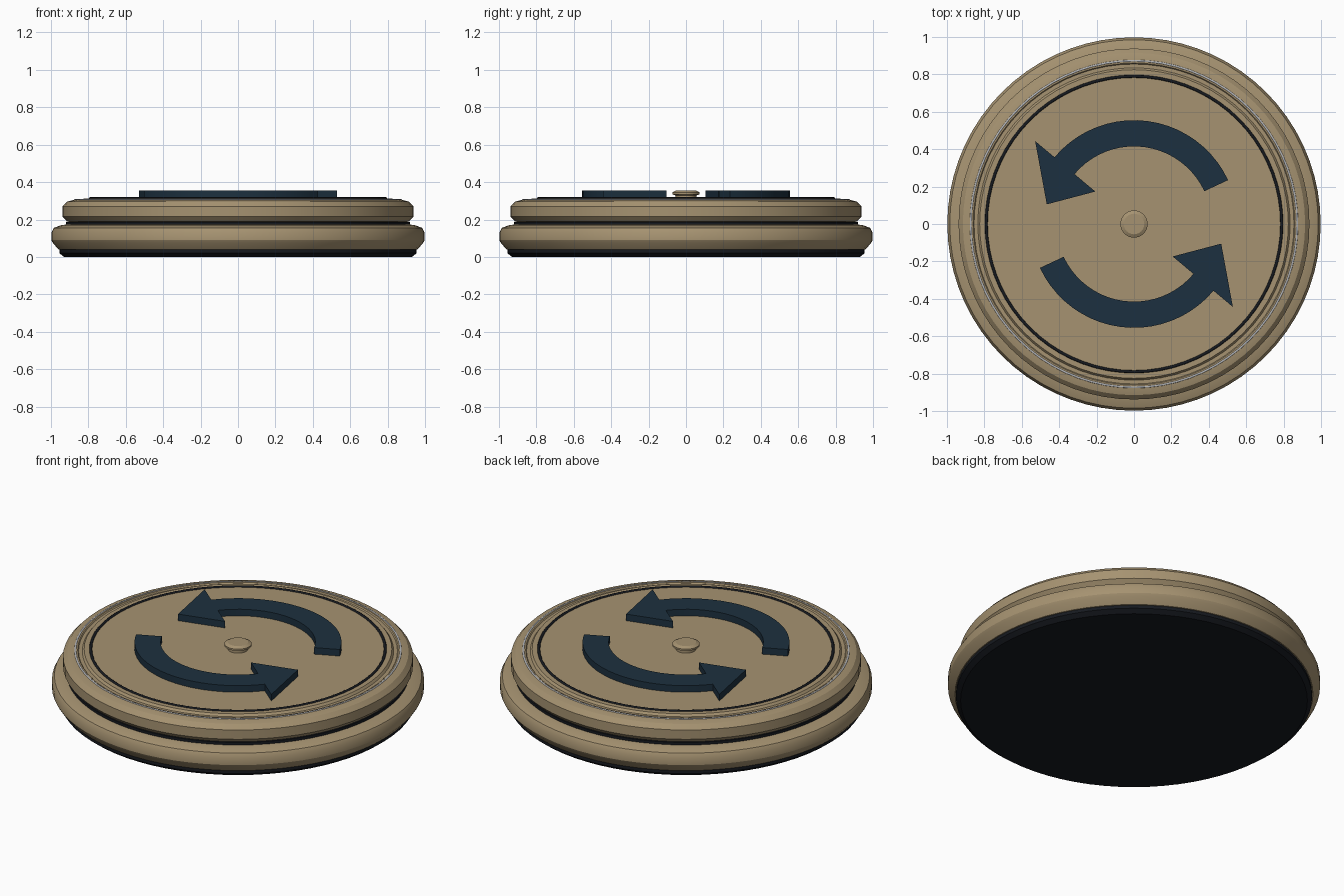
import bpy, bmesh
from math import sin, cos, pi, radians

if "Cube" in bpy.data.objects:
    bpy.data.objects.remove(bpy.data.objects["Cube"])

SEG = 72


def material(name, color):
    m = bpy.data.materials.new(name)
    m.diffuse_color = (*color, 1)
    m.use_nodes = True
    m.node_tree.nodes["Principled BSDF"].inputs["Base Color"].default_value = m.diffuse_color
    return m


TAN = material("tan", (0.38, 0.29, 0.165))
BLACK = material("black", (0.008, 0.01, 0.014))
NAVY = material("navy", (0.012, 0.03, 0.05))
SILVER = material("silver", (0.45, 0.46, 0.48))


def finish(name, bm, mat, angle):
    bmesh.ops.recalc_face_normals(bm, faces=bm.faces)
    me = bpy.data.meshes.new(name)
    bm.to_mesh(me)
    bm.free()
    me.materials.append(mat)
    ob = bpy.data.objects.new(name, me)
    bpy.context.collection.objects.link(ob)
    bpy.ops.object.select_all(action='DESELECT')
    ob.select_set(True)
    bpy.context.view_layer.objects.active = ob
    bpy.ops.object.shade_smooth_by_angle(angle=radians(angle))
    return ob


def lathe(name, profile, mat, seg=SEG, closed=False, angle=28):
    """Spin an (r, z) profile; open profiles are capped at both ends."""
    bm = bmesh.new()
    rings = [[bm.verts.new((r * cos(2 * pi * i / seg), r * sin(2 * pi * i / seg), z))
              for i in range(seg)] for r, z in profile]
    pairs = list(zip(rings, rings[1:]))
    if closed:
        pairs.append((rings[-1], rings[0]))
    for a, b in pairs:
        for i in range(seg):
            j = (i + 1) % seg
            bm.faces.new((a[i], a[j], b[j], b[i]))
    if not closed:
        bm.faces.new(rings[0])
        bm.faces.new(rings[-1])
    return finish(name, bm, mat, angle)


def torus(name, r, z, t, mat):
    prof = [(r + t * cos(k * pi / 4), z + t * sin(k * pi / 4)) for k in range(8)]
    return lathe(name, prof, mat, closed=True, angle=60)


def arrow(name, turn):
    """Curved flat arrow, swept counter-clockwise and extruded upward."""
    n, start, end = 20, 25, 140
    steps = [start + (end - start) * i / n for i in range(n + 1)]
    polar = [(0.555, a) for a in steps]
    polar += [(0.69, end), (0.478, 167.3), (0.27, end)]
    polar += [(0.415, a) for a in reversed(steps)]
    bm = bmesh.new()
    vs = [bm.verts.new((r * cos(radians(a + turn)), r * sin(radians(a + turn)), 0.315))
          for r, a in polar]
    face = bm.faces.new(vs)
    top = bmesh.ops.extrude_face_region(bm, geom=[face])["geom"]
    bmesh.ops.translate(bm, vec=(0, 0, 0.039),
                        verts=[g for g in top if isinstance(g, bmesh.types.BMVert)])
    return finish(name, bm, NAVY, 30)


# stacked round body
lathe("rubber_foot", [(0.93, 0), (0.955, 0.02), (0.955, 0.045)], BLACK)
lathe("lower_base", [(0.94, 0.035), (0.96, 0.04), (0.99, 0.075), (0.998, 0.09), (0.998, 0.13),
                     (0.985, 0.155), (0.945, 0.17), (0.9, 0.175)], TAN)
lathe("shadow_gap", [(0.92, 0.17), (0.92, 0.188)], BLACK)
lathe("turning_disc", [(0.89, 0.185), (0.915, 0.19), (0.938, 0.215), (0.938, 0.27), (0.915, 0.295),
                       (0.875, 0.306), (0.86, 0.306), (0.855, 0.3), (0.835, 0.3),
                       (0.825, 0.313)], TAN)

# trim rings on top
torus("silver_trim", 0.873, 0.303, 0.006, SILVER)
torus("dark_inlay_ring", 0.79, 0.312, 0.008, BLACK)

# centre button
lathe("centre_button", [(0.055, 0.31), (0.055, 0.328), (0.073, 0.335), (0.073, 0.345),
                        (0.055, 0.355)], TAN, seg=32)

# two rotation arrows
for name, turn in (("arrow_back", 0), ("arrow_front", 180)):
    arrow(name, turn)
